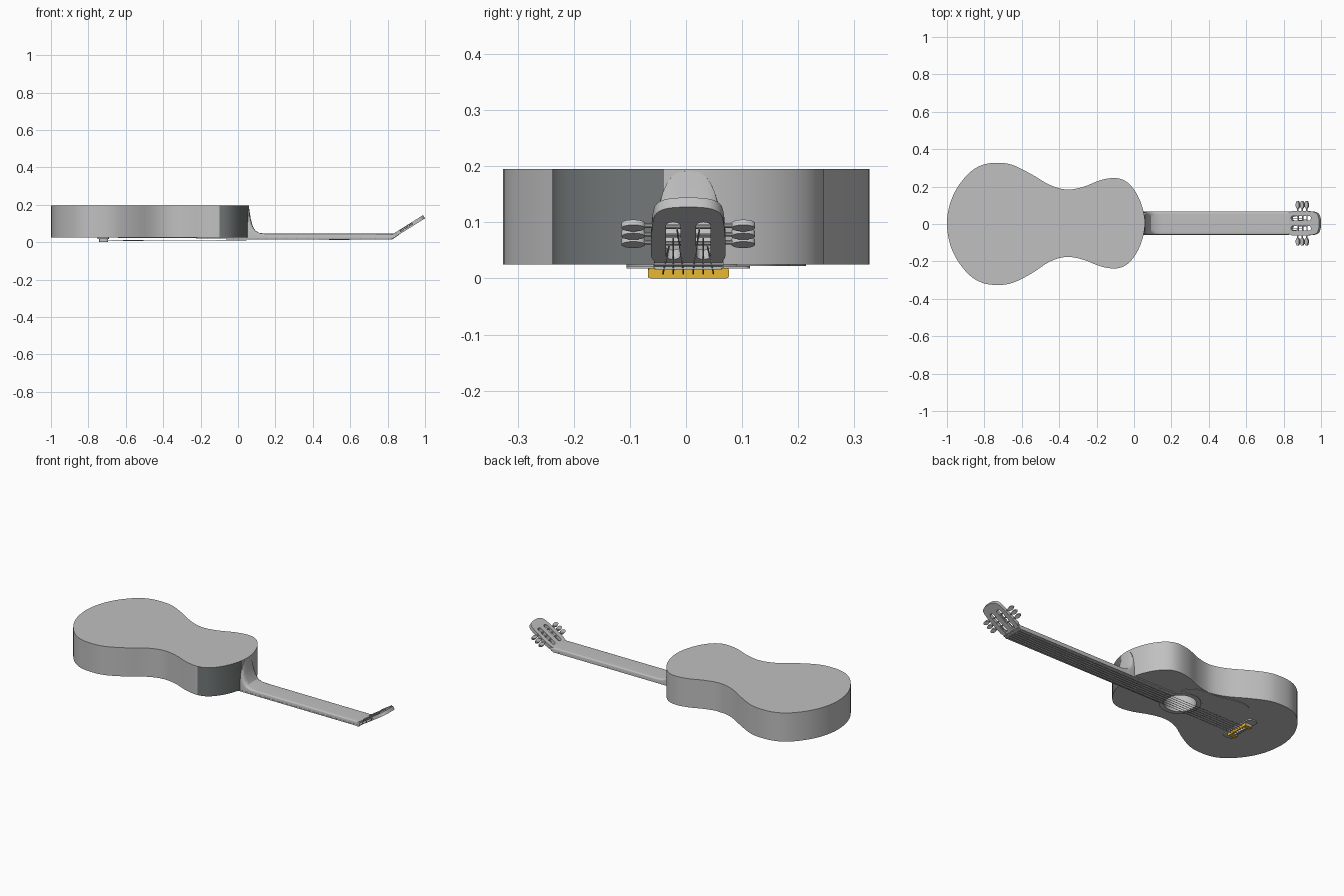
import bpy, bmesh, math
from mathutils import Matrix, Vector
from mathutils.geometry import interpolate_bezier

if "Cube" in bpy.data.objects:
    bpy.data.objects.remove(bpy.data.objects["Cube"])

C = 0.004  # centre line of the instrument in y


def material(name, rgb):
    m = bpy.data.materials.new(name)
    m.use_nodes = True
    m.diffuse_color = (*rgb, 1)
    m.node_tree.nodes["Principled BSDF"].inputs["Base Color"].default_value = (*rgb, 1)
    return m


GREY = material("plain grey", (0.53, 0.53, 0.53))
SLATE = material("dark slate", (0.17, 0.185, 0.185))
GOLD = material("gold", (0.88, 0.53, 0.03))
PALE = material("pale bone", (0.8, 0.8, 0.78))


def finish(name, bm, mat=GREY, matrix=None, smooth=True):
    bmesh.ops.recalc_face_normals(bm, faces=bm.faces[:])
    mesh = bpy.data.meshes.new(name)
    bm.to_mesh(mesh)
    bm.free()
    mesh.materials.append(mat)
    ob = bpy.data.objects.new(name, mesh)
    bpy.context.collection.objects.link(ob)
    if matrix:
        ob.matrix_world = matrix
    if smooth:
        shade(ob)
    return ob


def shade(ob):
    bpy.ops.object.select_all(action='DESELECT')
    ob.select_set(True)
    bpy.context.view_layer.objects.active = ob
    bpy.ops.object.shade_smooth_by_angle(angle=math.radians(32))


def plate(name, loops, z0, z1, mat=GREY, matrix=None, smooth=True):
    """Extrude an outline, with optional holes, from z0 to z1."""
    bm = bmesh.new()
    for loop in loops:
        vs = [bm.verts.new((x, y, z0)) for x, y in loop]
        for a, b in zip(vs, vs[1:] + vs[:1]):
            bm.edges.new((a, b))
    bmesh.ops.triangle_fill(bm, edges=bm.edges[:], use_beauty=True)
    ext = bmesh.ops.extrude_face_region(bm, geom=bm.faces[:], use_keep_orig=True)
    top = [v for v in ext["geom"] if isinstance(v, bmesh.types.BMVert)]
    bmesh.ops.translate(bm, verts=top, vec=(0, 0, z1 - z0))
    bmesh.ops.dissolve_limit(bm, angle_limit=0.001, verts=bm.verts[:], edges=bm.edges[:])
    return finish(name, bm, mat, matrix, smooth)


def circle(cx, cy, r, n=40):
    return [(cx + r * math.cos(2 * math.pi * i / n), cy + r * math.sin(2 * math.pi * i / n))
            for i in range(n)]


def rounded(x0, x1, y0, y1, r, n=4):
    pts = []
    for k, (cx, cy) in enumerate([(x1 - r, y1 - r), (x0 + r, y1 - r), (x0 + r, y0 + r), (x1 - r, y0 + r)]):
        for i in range(n + 1):
            a = math.pi / 2 * (k + i / n)
            pts.append((cx + r * math.cos(a), cy + r * math.sin(a)))
    return pts


def spline(pts, steps=5, closed=False):
    """Smooth curve through the given points."""
    ps = [Vector(p) for p in pts]
    n = len(ps)
    out = []
    for i in range(n if closed else n - 1):
        if closed:
            a, b, c, d = (ps[(i + k) % n] for k in (-1, 0, 1, 2))
        else:
            a, b, c, d = (ps[min(max(i + k, 0), n - 1)] for k in (-1, 0, 1, 2))
        seg = interpolate_bezier(b, b + (c - a) / 6, c - (d - b) / 6, c, steps + 1)
        out += [tuple(v[:2]) for v in seg[:-1]]
    return out


def rod(name, a, b, r, sides=10):
    a, b = Vector(a), Vector(b)
    bm = bmesh.new()
    rot = (b - a).to_track_quat('Z', 'Y').to_matrix().to_4x4()
    bmesh.ops.create_cone(bm, cap_ends=True, segments=sides, radius1=r, radius2=r,
                          depth=(b - a).length, matrix=Matrix.Translation((a + b) / 2) @ rot)
    return finish(name, bm)


# Hollow body with a waisted outline, the lower bout a touch fuller on the right
half = [(-0.985, 0.10), (-0.945, 0.19), (-0.88, 0.27), (-0.81, 0.312), (-0.73, 0.323),
        (-0.65, 0.312), (-0.55, 0.263), (-0.45, 0.205), (-0.36, 0.18), (-0.27, 0.195),
        (-0.18, 0.23), (-0.10, 0.242), (-0.04, 0.222), (0.01, 0.165), (0.045, 0.085)]
right = [(x, -y - (0.007 if x < -0.5 else 0)) for x, y in reversed(half)]
outline = [(x, y + C) for x, y in spline([(-1.0, 0)] + half + [(0.058, 0)] + right, 4, closed=True)]
body = plate("body", [outline], 0.025, 0.195)
cutter = plate("sound_hole_cutter", [circle(-0.31, C, 0.085)], 0.0, 0.185)
cutter.hide_render = True
cut = body.modifiers.new("sound_hole", 'BOOLEAN')
cut.object = cutter
bpy.context.view_layer.objects.active = body
bpy.ops.object.modifier_apply(modifier=cut.name)
bpy.data.objects.remove(cutter)
shade(body)

# Dark side panel on the right upper bout
body.data.materials.clear()
body.data.materials.append(GREY)
body.data.materials.append(SLATE)
for f in body.data.polygons:
    side_panel = abs(f.normal.z) < 0.5 and f.center.x > -0.10 and f.center.y < -0.045
    f.material_index = 1 if side_panel else 0

# Rosette and pick guard on the soundboard
plate("rosette", [circle(-0.31, C, 0.11), circle(-0.31, C, 0.085)], 0.021, 0.026)
guard = [(-0.24, 0.09), (-0.25, 0.15), (-0.32, 0.18), (-0.42, 0.185), (-0.5, 0.205), (-0.57, 0.213),
         (-0.625, 0.19), (-0.64, 0.14), (-0.60, 0.10), (-0.50, 0.075), (-0.42, 0.06),
         (-0.38, 0.10), (-0.31, 0.118)]
plate("pick_guard", [spline(guard, 4, closed=True)], 0.0225, 0.026)

# Bridge: base, gold front rail, gold-capped end blocks and a pale saddle
plate("bridge_base", [rounded(-0.75, -0.69, C - 0.11, C + 0.11, 0.012)], 0.018, 0.026)
upright = Matrix(((0, 0, 1, 0), (1, 0, 0, 0), (0, 1, 0, 0), (0, 0, 0, 1)))
plate("bridge_rail", [rounded(C - 0.072, C + 0.073, 0.0, 0.0185, 0.006)], -0.70, -0.695, GOLD, upright)
for s, label in ((1, "left"), (-1, "right")):
    y0, y1 = sorted((C + s * 0.048, C + s * 0.072))
    plate(f"bridge_end_{label}", [rounded(-0.742, -0.70, y0, y1, 0.003)], 0.005, 0.0185)
    plate(f"bridge_end_cap_{label}", [rounded(-0.742, -0.70, y0, y1, 0.003)], 0.002, 0.005, GOLD)
plate("saddle", [rounded(-0.727, -0.719, C - 0.048, C + 0.048, 0.002)], 0.005, 0.0185, PALE)

# Neck and heel lofted from rounded sections: x, half width, back height, squareness
stations = [(0.035, 0.060, 0.193, 0.75), (0.058, 0.060, 0.192, 0.75), (0.062, 0.061, 0.165, 0.7),
            (0.068, 0.061, 0.125, 0.6), (0.078, 0.062, 0.088, 0.45), (0.092, 0.062, 0.062, 0.35),
            (0.115, 0.062, 0.049, 0.25), (0.15, 0.062, 0.046, 0.2), (0.84, 0.062, 0.045, 0.2)]
bm = bmesh.new()
rows = []
for x, w, top, p in stations:
    row = []
    for i in range(17):
        a = math.pi * i / 16
        c, s = math.cos(a), max(math.sin(a), 0)
        row.append(bm.verts.new((x, C + 0.001 + math.copysign(abs(c) ** p, c) * w, 0.024 + (top - 0.024) * s ** p)))
    rows.append(row)
for r0, r1 in zip(rows, rows[1:]):
    for i in range(17):
        j = (i + 1) % 17
        bm.faces.new((r0[i], r0[j], r1[j], r1[i]))
bm.faces.new(rows[0])
bm.faces.new(rows[-1])
finish("neck", bm)

# Fingerboard, frets and nut
plate("fingerboard", [[(-0.225, C - 0.062), (0.83, C - 0.062), (0.83, C + 0.063), (-0.225, C + 0.063)]],
      0.019, 0.026, smooth=False)
for i in range(1, 20):
    x = -0.70 + 1.52 * 2 ** (-i / 12)
    rod(f"fret_{i}", (x, C - 0.06, 0.0188), (x, C + 0.06, 0.0188), 0.0012, sides=6)
plate("nut", [rounded(0.818, 0.83, C - 0.06, C + 0.06, 0.002)], 0.016, 0.026)

# Slotted headstock, tilted back from the nut
tilt = math.radians(32)
head = Matrix.Translation((0.825, C, 0.018)) @ Matrix.Rotation(-tilt, 4, 'Y')
side = [(0.0, 0.061), (0.025, 0.061), (0.04, 0.066), (0.10, 0.066), (0.165, 0.062), (0.19, 0.053), (0.203, 0.033)]
edge = spline(side + [(0.206, 0.0)] + [(u, -v) for u, v in reversed(side)], 3)
slots = [rounded(0.03, 0.155, v - 0.013, v + 0.013, 0.0125) for v in (-0.027, 0.027)]
plate("headstock", [edge + [(0.0, -0.061)]] + slots, 0.0, 0.02, matrix=head)

# Tuners: roller, shaft and flat oval button for each string
posts = {}
for s, label in ((1, "left"), (-1, "right")):
    for k, u in enumerate((0.068, 0.096, 0.124)):
        tag = f"{label}_{k + 1}"
        rod(f"roller_{tag}", head @ Vector((u, s * 0.012, 0.01)), head @ Vector((u, s * 0.042, 0.01)), 0.004)
        rod(f"tuner_shaft_{tag}", head @ Vector((u, s * 0.06, 0.012)), head @ Vector((u, s * 0.084, 0.012)), 0.004)
        oval = [(u + x * 0.011, s * 0.098 + y * 0.021) for x, y in circle(0, 0, 1, 20)]
        plate(f"tuner_button_{tag}", [oval], 0.007, 0.018, matrix=head)
        posts[s, k] = head @ Vector((u, 0, 0.005))

# Strings run from the saddle over the nut to the rollers
for i in range(6):
    s = -1 if i < 3 else 1
    k = i if i < 3 else 5 - i
    v = i - 2.5
    end = posts[s, k] + Vector((0, s * (0.034 - 0.007 * k), 0))
    path = [(-0.722, C + v * 0.018, 0.008), (0.824, C + v * 0.0175, 0.0155), end]
    for j, (a, b) in enumerate(zip(path, path[1:])):
        rod(f"string_{i + 1}_part_{j + 1}", a, b, 0.0014 + 0.0002 * (5 - i) / 5, sides=6)
